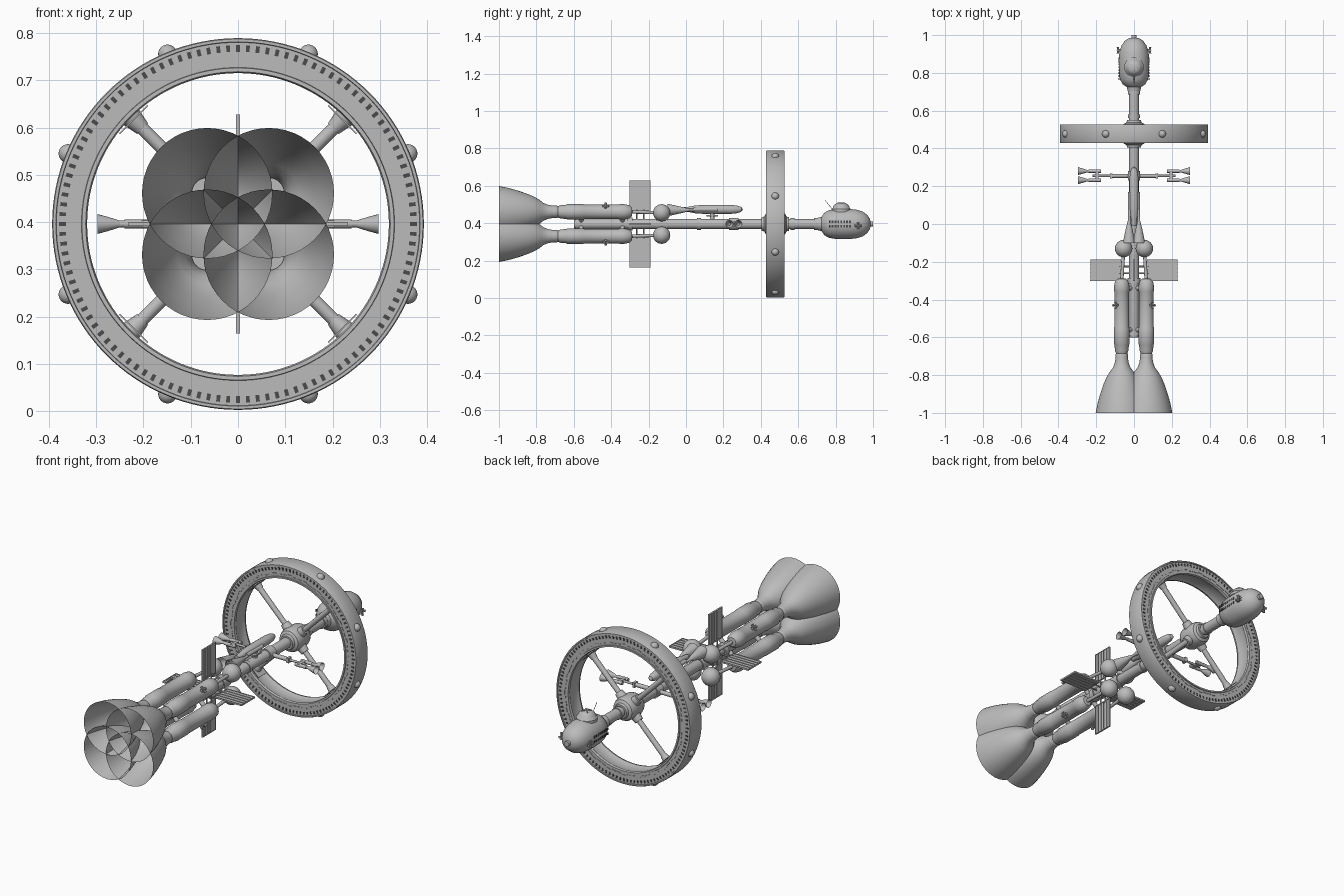
import bpy, bmesh, math
from mathutils import Vector, Matrix

if "Cube" in bpy.data.objects:
    bpy.data.objects.remove(bpy.data.objects["Cube"])

H = 0.396            # height of the ship's long axis
X, Y, Z = Vector((1, 0, 0)), Vector((0, 1, 0)), Vector((0, 0, 1))
SIDES = (-1, 1)


def material(name, v):
    m = bpy.data.materials.new(name)
    m.use_nodes = True
    m.diffuse_color = (v, v, v, 1)
    m.node_tree.nodes["Principled BSDF"].inputs["Base Color"].default_value = (v, v, v, 1)
    return m


HULL = material("hull grey", 0.5)
DARK = material("window dark grey", 0.07)


class Part:
    """Collects turned shapes, boxes and balls into one object."""
    def __init__(self, name, mat=HULL):
        self.name, self.mat, self.bm = name, mat, bmesh.new()

    def turn(self, pts, at=(0, 0, H), axis=Y, n=32, loop=False):
        # pts are (radius, distance along axis)
        m = Matrix.Translation(at) @ axis.to_track_quat('Z', 'Y').to_matrix().to_4x4()
        rings = []
        for r, t in pts:
            count = 1 if r == 0 else n
            rings.append([self.bm.verts.new(m @ Vector((r * math.cos(a), r * math.sin(a), t)))
                          for a in (math.tau * k / n for k in range(count))])
        pairs = list(zip(rings, rings[1:])) + ([(rings[-1], rings[0])] if loop else [])
        for a, b in pairs:
            for k in range(n):
                j = (k + 1) % n
                quad = [a[k % len(a)], a[j % len(a)], b[j % len(b)], b[k % len(b)]]
                self.bm.faces.new(list(dict.fromkeys(quad)))

    def rod(self, p, q, r, r2=None, n=12):
        p, q = Vector(p), Vector(q)
        d = (q - p).length
        self.turn([(0, 0), (r, 0), (r if r2 is None else r2, d), (0, d)], p, (q - p).normalized(), n)

    def box(self, at, size, rot=None):
        m = Matrix.Translation(at) @ (rot or Matrix()) @ Matrix.Diagonal((*size, 1))
        bmesh.ops.create_cube(self.bm, size=1, matrix=m)

    def ball(self, at, r, squash=(1, 1, 1)):
        bmesh.ops.create_uvsphere(self.bm, u_segments=24, v_segments=14, radius=r,
                                  matrix=Matrix.Translation(at) @ Matrix.Diagonal((*squash, 1)))

    def done(self, recalc=True):
        bm = self.bm
        if recalc:
            bmesh.ops.recalc_face_normals(bm, faces=bm.faces)
        for f in bm.faces:
            f.smooth = True
        for e in bm.edges:
            e.smooth = len(e.link_faces) < 2 or e.calc_face_angle(0) < 0.6
        me = bpy.data.meshes.new(self.name)
        bm.to_mesh(me)
        bm.free()
        me.materials.append(self.mat)
        bpy.context.collection.objects.link(bpy.data.objects.new(self.name, me))


def around(a, r, y=0.0):
    return Vector((r * math.cos(a), y, H + r * math.sin(a)))


def spin(a):
    # local x points outward, local z runs along the rim
    return Matrix.Rotation(-a, 4, 'Y')


# Central spine with collars
p = Part("spine")
p.turn([(0, -.6), (.022, -.6), (.027, -.58), (.027, .74), (0, .74)])
for y, w, r in ((-.58, .02, .03), (-.3, .03, .034), (-.13, .06, .033), (.07, .02, .031),
                (.255, .05, .033), (.57, .02, .031), (.7, .03, .033)):
    p.turn([(0, y - w / 2), (r, y - w / 2), (r, y + w / 2), (0, y + w / 2)])
p.done()

# Four engines: bell, throat, long tank
bells, tanks, jets = Part("engine_bells"), Part("engine_tanks"), Part("tank_thrusters")
for sx in SIDES:
    for sz in SIDES:
        at = (sx * .065, 0, H + sz * .065)
        bells.turn([(.138, -1), (.128, -.95), (.114, -.9), (.097, -.85), (.08, -.81),
                    (.062, -.78), (.046, -.76), (.037, -.735), (.031, -.7)], at, n=48)
        tanks.turn([(0, -.72), (.033, -.72), (.033, -.69), (.03, -.685), (.036, -.67),
                    (.038, -.64), (.041, -.635), (.041, -.55), (.039, -.545), (.039, -.36),
                    (.041, -.355), (.041, -.33), (.036, -.305), (.024, -.29), (0, -.286)], at)
        # Struts to the spine and a small thruster cross
        for y in (-.56, -.34):
            tanks.rod((0, y, H), (at[0], y, at[2]), .012)
        out = Vector((sx, 0, sz)).normalized()
        c = Vector((at[0], -.43, at[2])) + out * .042
        jets.box(c, (.014, .02, .014))
        side = out.cross(Y)
        for d in (Y, -Y, side, -side):
            jets.rod(c + out * .005, c + out * .005 + d * .017, .003, .007, 8)
        # Rods from tank to fuel ball
        tanks.rod((at[0], -.3, at[2]), (sx * .055, -.14, H + sz * .06), .009)
bells.done()
tanks.done()
jets.done()

# Fuel balls
p = Part("fuel_balls")
for sx in SIDES:
    for sz in SIDES:
        c = Vector((sx * .055, -.13, H + sz * .06))
        p.ball(c, .046)
        p.rod((0, -.13, H), c, .012)
p.done()

# Four ribbed radiator panels on twin rods
p, q = Part("radiator_panels"), Part("radiator_ribs")
for k in range(4):
    a = k * math.pi / 2
    p.box(around(a, .15, -.245), (.16, .112, .004), spin(a))
    for y in (-.262, -.225):
        p.rod(around(a, .02, y), around(a, .08, y), .004)
    for i in range(6):
        q.box(around(a, .15, -.299 + i * .0216), (.164, .003, .009), spin(a))
    for r in (.07, .23):
        q.box(around(a, r, -.245), (.003, .112, .009), spin(a))
p.done()
q.done()

# Habitat ring with raised rims
p = Part("habitat_ring")
p.turn([(.322, .428), (.33, .428), (.331, .433), (.384, .433), (.385, .428), (.391, .428),
        (.393, .432), (.393, .522), (.391, .526), (.385, .526), (.384, .521), (.331, .521),
        (.33, .526), (.322, .526), (.319, .515), (.324, .505), (.324, .449), (.319, .439)],
       n=128, loop=True)
p.done()

p = Part("ring_windows", DARK)
q = Part("ring_trim_plates")
for y, s in ((.433, -1), (.521, 1)):
    for k in range(112):
        a = math.tau * k / 112
        p.box(around(a, .371, y), (.014, .004, .008), spin(a))
    for k in range(72):
        a = math.tau * k / 72
        r = .341 + .005 * (k % 3 == 0)
        q.box(around(a, r, y), (.004, .005, .022), spin(a))
p.done()
q.done()

p = Part("ring_outer_domes")
for k in range(8):
    a = math.tau * (k + .5) / 8
    p.ball(around(a, .389, .477), .02)
p.done()

# Hub and spokes
p = Part("ring_hub")
p.turn([(0, .405), (.036, .405), (.04, .418), (.054, .425), (.06, .44), (.06, .515),
        (.054, .53), (.04, .537), (.036, .55), (0, .55)])
p.done()
p = Part("ring_spokes")
for k in range(4):
    a = math.pi / 4 + k * math.pi / 2
    p.rod(around(a, .03, .477), around(a, .085, .477), .03, .021, 20)
    p.rod(around(a, .08, .477), around(a, .29, .477), .013, .014, 20)
    p.rod(around(a, .285, .477), around(a, .325, .477), .016, .024, 20)
    p.box(around(a, .312, .477), (.003, .07, .085), spin(a))
p.done()

# Side booms with twin thrusters
p, q = Part("side_booms"), Part("boom_nozzles")
for s in SIDES:
    p.rod((0, .255, H), (s * .12, .255, H), .011)
    p.rod((s * .1, .255, H), (s * .22, .255, H), .006)
    p.box((s * .12, .255, H), (.014, .026, .026))
    p.box((s * .195, .255, H), (.016, .06, .014))
    for y in (.232, .28):
        p.rod((s * .175, y, H), (s * .24, y, H), .009)
        p.rod((s * .235, y, H), (s * .257, y, H), .007)
        q.turn([(.007, .25), (.011, .262), (.015, .275), (.021, .297)], (0, y, H), X * s, 20)
p.done()
q.done()

# Docked shuttle above the spine
p = Part("shuttle")
c = (0, 0, H + .078)
p.turn([(0, -.01), (.012, -.01), (.015, .02), (.021, .05), (.024, .1), (.024, .24),
        (.02, .275), (.012, .296), (0, .304)], c, n=24)
p.rod((0, .14, H + .02), (0, .14, H + .07), .013)
p.box((0, .14, H + .045), (.04, .06, .008))
for s in SIDES:
    p.rod((s * .022, .04, c[2]), (s * .022, .17, c[2]), .011)
p.done()
p = Part("shuttle_nozzles")
for s in SIDES:
    p.turn([(.033, -.1), (.026, -.065), (.016, -.02), (.007, .015), (.007, .045)],
           (s * .026, 0, c[2] - .003), n=24)
p.done()

# Command module, nose cap and cupola
p = Part("command_module")
p.turn([(0, .705), (.034, .705), (.038, .725), (.06, .74), (.074, .765), (.08, .8), (.081, .87),
        (.077, .91), (.066, .945), (.048, .97), (.03, .982), (.014, .986), (.014, 1), (0, 1)], n=40)
p.done()
p = Part("cupola")
top = (0, .83, H + .065)
p.turn([(0, 0), (.052, 0), (.052, .015), (.046, .02), (.04, .034), (.026, .046), (0, .05)], top, Z, 24)
for k in range(2):
    rot = Matrix.Rotation(math.pi / 4 + k * math.pi / 2, 4, 'Z')
    p.box((0, .83, H + .113), (.05, .004, .006), rot)
p.rod((0, .79, H + .07), (0, .745, H + .125), .0015, n=6)
p.done()

# Module windows and nose thrusters
p, q = Part("module_windows", DARK), Part("module_thrusters")
for s in SIDES:
    for dz in (-.012, .012):
        for k in range(8):
            p.box((s * .0785, .768 + k * .0155, H + dz), (.005, .009, .012))
    c = Vector((s * .077, .92, H - .01))
    q.box(c, (.02, .014, .014))
    for d in (Y, -Y, Z, -Z):
        q.rod(c + X * s * .008, c + X * s * .008 + d * .018, .003, .007, 8)
p.done()
q.done()
